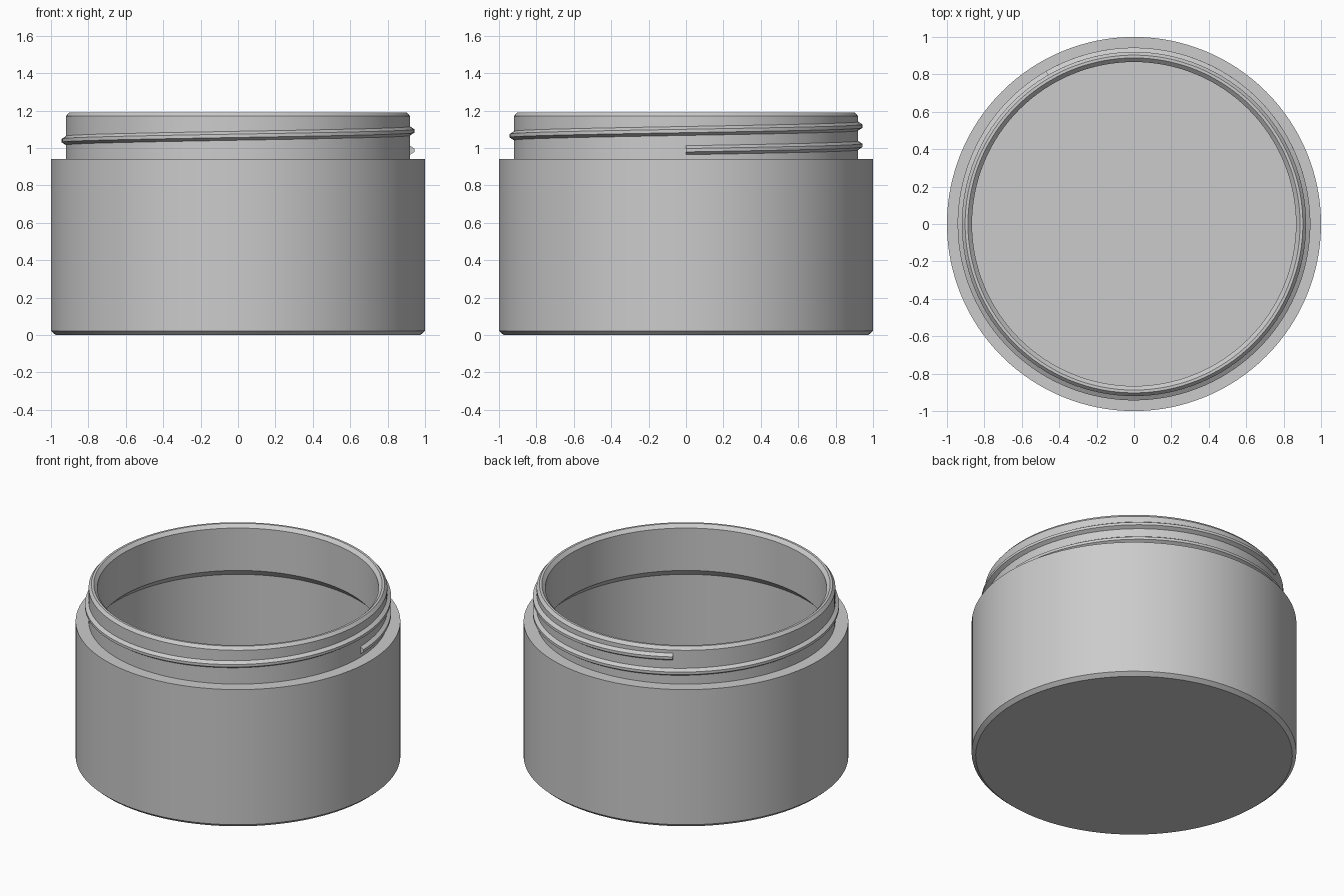
import bpy, bmesh, math

if "Cube" in bpy.data.objects:
    bpy.data.objects.remove(bpy.data.objects["Cube"])

SEGMENTS = 128

grey = bpy.data.materials.new("light grey plastic")
grey.diffuse_color = (0.6, 0.6, 0.6, 1)
grey.use_nodes = True
grey.node_tree.nodes["Principled BSDF"].inputs["Base Color"].default_value = grey.diffuse_color


def finish(bm, name):
    bmesh.ops.recalc_face_normals(bm, faces=bm.faces)
    mesh = bpy.data.meshes.new(name)
    bm.to_mesh(mesh)
    bm.free()
    mesh.materials.append(grey)
    obj = bpy.data.objects.new(name, mesh)
    bpy.context.collection.objects.link(obj)
    bpy.ops.object.select_all(action='DESELECT')
    obj.select_set(True)
    bpy.context.view_layer.objects.active = obj
    bpy.ops.object.shade_smooth_by_angle(angle=math.radians(25))
    return obj


def sweep(rings, bm, closed_path, closed_section):
    """Skin a list of vertex rings with quads."""
    n, m = len(rings), len(rings[0])
    for i in range(n if closed_path else n - 1):
        a, b = rings[i], rings[(i + 1) % n]
        for j in range(m if closed_section else m - 1):
            k = (j + 1) % m
            bm.faces.new((a[j], b[j], b[k], a[k]))


def ring(bm, section, angle, lift=0.0):
    c, s = math.cos(angle), math.sin(angle)
    return [bm.verts.new((r * c, r * s, z + lift)) for r, z in section]


# Jar: outer wall, shoulder, neck, bevelled rim, bore, widened cavity, floor
profile = [(0.975, 0), (1.0, 0.022), (1.0, 0.94), (0.92, 0.94), (0.92, 1.17),
           (0.903, 1.19), (0.888, 1.19), (0.866, 1.168), (0.866, 0.88),
           (0.916, 0.83), (0.916, 0.08)]
bm = bmesh.new()
rings = [ring(bm, profile, 2 * math.pi * i / SEGMENTS) for i in range(SEGMENTS)]
sweep(rings, bm, True, False)
bm.faces.new([r[0] for r in rings])    # underside
bm.faces.new([r[-1] for r in rings])   # inner floor
finish(bm, "jar_body")

# Screw thread: trapezoid section swept up a helix of one and a third turns
section = [(0.91, -0.024), (0.92, -0.024), (0.943, -0.009),
           (0.943, 0.009), (0.92, 0.024), (0.91, 0.024)]
START_Z, PITCH, TURNS = 0.988, 0.103, 4 / 3
steps = int(SEGMENTS * TURNS)
bm = bmesh.new()
rings = []
for i in range(steps + 1):
    t = TURNS * i / steps
    rings.append(ring(bm, section, 2 * math.pi * t, START_Z + PITCH * t))
sweep(rings, bm, False, True)
bm.faces.new(rings[0])
bm.faces.new(rings[-1])
finish(bm, "screw_thread")
